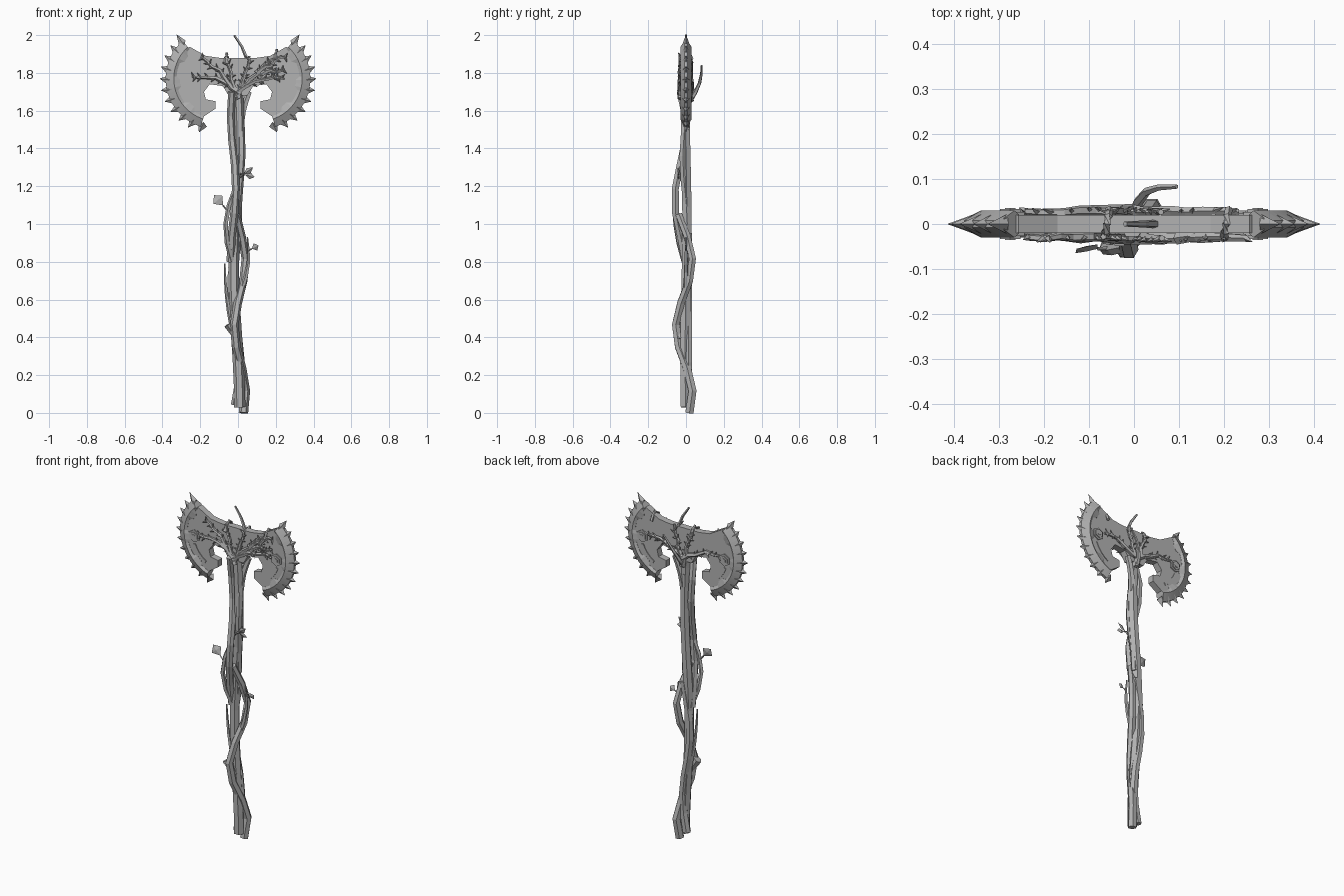
import bpy, bmesh, math, random
from mathutils import Vector

if "Cube" in bpy.data.objects:
    bpy.data.objects.remove(bpy.data.objects["Cube"], do_unlink=True)
random.seed(4)

grey = bpy.data.materials.new("plain grey")
grey.use_nodes = True
shade = (.45, .45, .45, 1)
grey.diffuse_color = shade
grey.node_tree.nodes["Principled BSDF"].inputs["Base Color"].default_value = shade


def finish(name, bm):
    bmesh.ops.recalc_face_normals(bm, faces=bm.faces)
    mesh = bpy.data.meshes.new(name)
    bm.to_mesh(mesh)
    bm.free()
    mesh.materials.append(grey)
    part = bpy.data.objects.new(name, mesh)
    bpy.context.collection.objects.link(part)


def skin(bm, rings):
    """Bridge successive loops of points and cap both ends."""
    loops = [[bm.verts.new(point) for point in ring] for ring in rings]
    count = len(loops[0])
    for lower, upper in zip(loops, loops[1:]):
        for k in range(count):
            following = (k + 1) % count
            bm.faces.new((lower[k], lower[following], upper[following], upper[k]))
    bm.faces.new(loops[0])
    bm.faces.new(loops[-1])


def tube(bm, points, start_radius, end_radius, sides=6):
    """Faceted branch that tapers along a path."""
    rings = []
    last = len(points) - 1
    for i, point in enumerate(points):
        tangent = (points[min(i + 1, last)] - points[max(i - 1, 0)]).normalized()
        reference = Vector((1, 0, 0)) if abs(tangent.y) > .9 else Vector((0, 1, 0))
        across = tangent.cross(reference).normalized()
        outward = tangent.cross(across)
        radius = start_radius + (end_radius - start_radius) * i / last
        angles = [math.tau * k / sides for k in range(sides)]
        rings.append([point + radius * (across * math.cos(a) + outward * math.sin(a)) for a in angles])
    skin(bm, rings)


def spike(bm, rim, tip):
    """Pyramid from a closed rim of points to a tip."""
    base = [bm.verts.new(point) for point in rim]
    peak = bm.verts.new(tip)
    bm.faces.new(base)
    for k in range(len(base)):
        bm.faces.new((base[k - 1], base[k], peak))


def slab(name, outline, back, front):
    bm = bmesh.new()
    skin(bm, [[(x, y, z) for x, z in outline] for y in (back, front)])
    finish(name, bm)


def on_arc(side, radius, degrees, y=0):
    """Point on the blade arc; zero degrees faces outward."""
    angle = math.radians(degrees)
    return Vector((side * (.115 + radius * math.cos(angle)), y, 1.77 + radius * math.sin(angle)))


# Head plate: half an outline, mirrored about the middle
rim = [on_arc(1, .22, degrees) for degrees in range(50, -80, -10)]
half = [(.1, 1.88), (.17, 1.89)] + [(p.x, p.z) for p in rim]
half += [(.12, 1.61), (.12, 1.65), (.17, 1.66), (.18, 1.7), (.15, 1.74), (.08, 1.73), (.05, 1.68)]
slab("head_plate", half + [(-x, z) for x, z in reversed(half)], -.02, .02)

for side, word in ((1, "left"), (-1, "right")):
    # Bevelled cutting edge with a stepped inner border
    bm = bmesh.new()
    rings = []
    for i in range(25):
        degrees = 48 - 5 * i
        inner = .19 if i % 8 in (2, 3, 4) else .21
        section = [(inner, .021), (.225, .03), (.268, .008)]
        ring = [on_arc(side, radius, degrees, -y) for radius, y in section]
        ring += [on_arc(side, radius, degrees, y) for radius, y in reversed(section)]
        rings.append(ring)
    skin(bm, rings)
    finish(word + "_blade_edge", bm)

    # Teeth along the edge; the top horn is the longest
    bm = bmesh.new()
    for i in range(11):
        degrees = 46 - 12 * i
        rim = [on_arc(side, .26, degrees - 5), on_arc(side, .24, degrees, -.022),
               on_arc(side, .26, degrees + 5), on_arc(side, .24, degrees, .022)]
        spike(bm, rim, on_arc(side, .3 if i else .315, degrees + 2))
    finish(word + "_teeth", bm)

    # Bolt showing a washer, a nut and a pin on both faces
    bm = bmesh.new()
    for radius, depth in ((.037, .027), (.026, .033), (.013, .036)):
        tube(bm, [Vector((side * .275, y, 1.76)) for y in (-depth, depth)], radius, radius)
    finish(word + "_bolt", bm)

    # Stepped strips on the blade faces
    outer = [on_arc(side, .18, degrees) for degrees in range(-60, -10, 10)]
    inner = [on_arc(side, .165, degrees) for degrees in range(-20, -70, -10)]
    for y in (-.02, .02):
        slab(word + "_face_strip", [(p.x, p.z) for p in outer + inner], y - .004, y + .004)


def strand(name, bottom, top, radii, x_wave, y_wave, period):
    """Long handle root swaying as a wave; each wave is middle, swing and peak height."""
    steps = round((top - bottom) / .12)
    points = []
    for i in range(steps + 1):
        z = bottom + (top - bottom) * i / steps
        x, y = (middle + swing * math.cos(math.tau * (z - peak) / period)
                for middle, swing, peak in (x_wave, y_wave))
        points.append(Vector((x, y, z)))
    bm = bmesh.new()
    tube(bm, points, *radii)
    finish(name, bm)


def bowed(start, end, bow, steps=4):
    """Path from start to end, pushed sideways most in its middle."""
    start, end, bow = Vector(start), Vector(end), Vector(bow)
    return [start.lerp(end, i / steps) + bow * math.sin(math.pi * i / steps) for i in range(steps + 1)]


def twig(name, start, end, bow, radii):
    bm = bmesh.new()
    tube(bm, bowed(start, end, bow), *radii, sides=5)
    finish(name, bm)


# Twisted handle
strand("main_strand", .03, 1.76, (.03, .027), (-.007, .016, 1.45), (0, .005, 1), 1.4)
strand("front_strand", 0, 1.05, (.025, .02), (.01, .03, .1), (-.01, .045, .8), .7)
strand("rear_strand", .04, .95, (.024, .022), (-.012, .025, .25), (.012, 0, 0), .8)
strand("left_upper_strand", .8, 1.7, (.022, .02), (-.025, .014, 1.2), (-.03, -.03, 1.13), .75)
strand("right_upper_strand", 1, 1.6, (.02, .02), (.01, .01, 1.4), (-.005, .012, 1), .7)

# Side branches
twig("upper_fork", (.015, 0, 1.5), (.06, .02, 1.7), (-.01, 0, 0), (.02, .016))
twig("left_loop", (-.03, -.01, .8), (-.01, -.05, 1.2), (-.045, -.025, 0), (.014, .012))
twig("cut_stub", (0, -.03, .39), (-.05, -.04, .47), (0, 0, 0), (.016, .026))
twig("left_twig", (-.03, 0, .45), (-.07, -.01, .79), (-.01, 0, 0), (.014, .005))
twig("right_twig", (.02, 0, .65), (.05, 0, .93), (.02, 0, 0), (.015, .004))
twig("top_twig", (.03, 0, 1.76), (-.02, 0, 2), (.04, 0, 0), (.014, .006))
twig("rear_hook", (0, .02, 1.65), (.095, .083, 1.84), (-.02, .02, 0), (.014, .005))


def leaf(name, base, direction, length, width):
    """Ridged diamond leaf on a short stem."""
    base, direction = Vector(base), Vector(direction).normalized()
    across = Vector((direction.z, .3, -direction.x)).normalized() * width
    stem = base + direction * length * .35
    middle = base + direction * length * .7
    bm = bmesh.new()
    tube(bm, [base, stem], .005, .004, 4)
    for thickness in (-.006, .006):
        rim = [stem, middle + across, base + direction * length, middle - across]
        spike(bm, rim, middle + Vector((0, thickness, 0)))
    finish(name, bm)


leaf("left_leaf", (-.055, -.055, 1.07), (-.7, 0, .8), .11, .034)
leaf("upper_leaf", (0, -.04, 1.24), (.8, 0, .6), .1, .018)
leaf("upper_small_leaf", (.01, -.04, 1.265), (1, 0, -.2), .08, .018)
leaf("right_leaf", (.055, 0, .86), (1, 0, .5), .06, .022)


def vine(name, y, start, end, bow):
    """Gnarled vine lying on a head face, with a thorn on each side of every joint."""
    points = bowed((start[0], y, start[1]), (end[0], y, end[1]), (0, 0, bow), 6)
    for point in points:
        point += Vector([random.uniform(-1, 1) * reach for reach in (.008, .003, .01)])
    bm = bmesh.new()
    tube(bm, points, .015, .007, 5)
    for here, there in zip(points[1:], points[2:]):
        along = there - here
        sideways = Vector((along.z, 0, -along.x)).normalized() * .024
        for thorn in (sideways, -sideways):
            root = here.lerp(there, random.random())
            lift = Vector((0, math.copysign(.007, y), 0))
            tube(bm, [root, root + thorn + along * .4 + lift], .008, .001, 4)
    finish(name, bm)


# Vines spread from the handle top, symmetric on both faces, with extra on the front
for side in (1, -1):
    for face, y in (("front", -.03), ("back", .028)):
        vine(face + "_bolt_vine", y, (0, 1.7), (side * .24, 1.77), .03)
        vine(face + "_rising_vine", y, (0, 1.66), (side * .06, 1.88), 0)
    vine("front_horn_vine", -.03, (0, 1.69), (side * .2, 1.88), .02)
vine("front_outer_vine", -.03, (.1, 1.8), (.25, 1.89), 0)
vine("front_short_vine", -.028, (.1, 1.78), (.24, 1.81), .02)

# Roots gripping the top edge of the plate
for x, z in ((-.065, 1.85), (.2, 1.87)):
    twig("edge_root", (x, -.032, z), (x + .01, .032, z), (0, 0, .05), (.01, .009))
